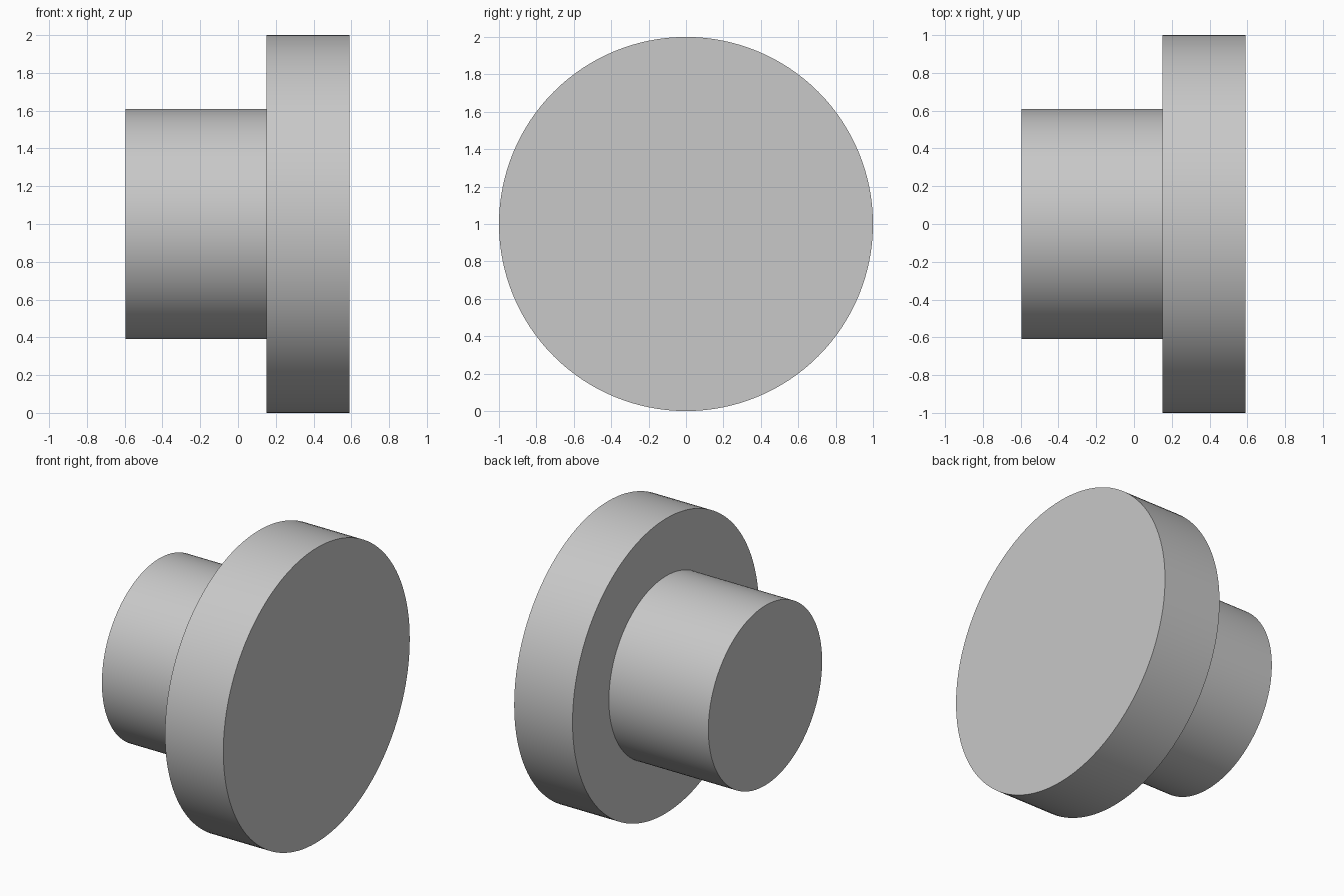
import bpy
import bmesh
import math
from mathutils import Matrix, Vector

SEGMENTS = 128
AXIS_HEIGHT = 1.0

cube = bpy.data.objects.get("Cube")
if cube:
    bpy.data.objects.remove(cube, do_unlink=True)

# Plain grey finish
grey = bpy.data.materials.new("light_grey")
grey.use_nodes = True
colour = (0.58, 0.58, 0.58, 1.0)
grey.diffuse_color = colour
grey.node_tree.nodes["Principled BSDF"].inputs["Base Color"].default_value = colour

# Half section of the stepped plug: (x along the axis, radius)
profile = [(-0.595, 0.61), (0.152, 0.61), (0.152, 1.0), (0.59, 1.0)]

bm = bmesh.new()
points = [bm.verts.new((x, 0, r)) for x, r in profile]
edges = [bm.edges.new(pair) for pair in zip(points, points[1:])]

# Turn the section about the x axis, then close both ends
bmesh.ops.spin(bm, geom=points + edges, cent=(0, 0, 0), axis=(1, 0, 0),
               angle=math.tau, steps=SEGMENTS, use_merge=True)
bmesh.ops.remove_doubles(bm, verts=bm.verts[:], dist=0.0001)
bmesh.ops.holes_fill(bm, edges=[e for e in bm.edges if e.is_boundary], sides=0)
bmesh.ops.recalc_face_normals(bm, faces=bm.faces[:])
bmesh.ops.transform(bm, matrix=Matrix.Translation(Vector((0, 0, AXIS_HEIGHT))),
                    verts=bm.verts[:])

mesh = bpy.data.meshes.new("flanged_plug")
bm.to_mesh(mesh)
bm.free()
mesh.materials.append(grey)
plug = bpy.data.objects.new("flanged_plug", mesh)
bpy.context.collection.objects.link(plug)

# Smooth round walls with crisp rims
bpy.ops.object.select_all(action="DESELECT")
plug.select_set(True)
bpy.context.view_layer.objects.active = plug
bpy.ops.object.shade_smooth_by_angle(angle=math.radians(30))
